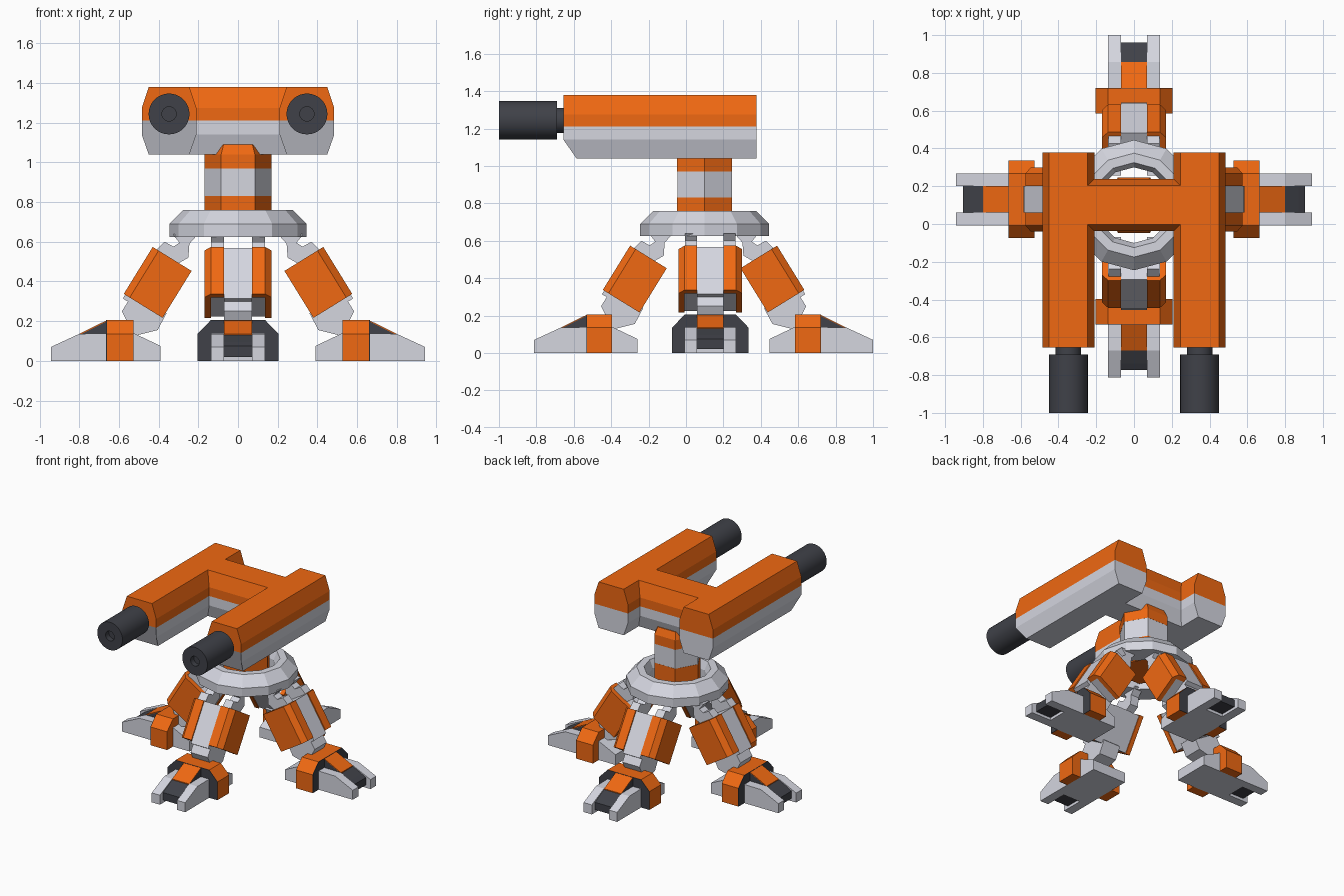
import bpy, bmesh
from math import pi, sin, cos
from mathutils import Matrix, Vector

if "Cube" in bpy.data.objects:
    bpy.data.objects.remove(bpy.data.objects["Cube"])


def material(name, rgb):
    m = bpy.data.materials.new(name)
    m.diffuse_color = (*rgb, 1)
    m.use_nodes = True
    m.node_tree.nodes["Principled BSDF"].inputs["Base Color"].default_value = m.diffuse_color
    return m


ORANGE = material("orange_paint", (0.87, 0.14, 0.006))
WHITE = material("light_panel", (0.66, 0.67, 0.74))
DARK = material("dark_metal", (0.05, 0.053, 0.065))


def finish(name, bm, mat):
    bmesh.ops.recalc_face_normals(bm, faces=bm.faces)
    me = bpy.data.meshes.new(name)
    bm.to_mesh(me)
    bm.free()
    me.materials.append(mat)
    ob = bpy.data.objects.new(name, me)
    bpy.context.collection.objects.link(ob)
    return ob


def prism(name, pts, a, b, place, mat, M=Matrix(), slant=None):
    """Extrude a 2D outline from a to b; place maps (u, v, depth) to xyz."""
    bm = bmesh.new()
    rows = []
    for d in (a, b):
        row = []
        for u, v in pts:
            p = Vector(place(u, v, d))
            if slant:
                p = slant(p)
            row.append(bm.verts.new(M @ p))
        rows.append(row)
    n = len(pts)
    bm.faces.new(rows[0])
    bm.faces.new(rows[1])
    for i in range(n):
        j = (i + 1) % n
        bm.faces.new((rows[0][i], rows[0][j], rows[1][j], rows[1][i]))
    return finish(name, bm, mat)


def lathe(name, profile, sides, mat, M, closed=False):
    """Revolve (radius, height) points about local z."""
    bm = bmesh.new()
    rings = [[bm.verts.new(M @ Vector((r * cos(2 * pi * i / sides), r * sin(2 * pi * i / sides), z)))
              for i in range(sides)] for r, z in profile]
    pairs = list(zip(rings, rings[1:])) + ([(rings[-1], rings[0])] if closed else [])
    for p, q in pairs:
        for i in range(sides):
            j = (i + 1) % sides
            bm.faces.new((p[i], p[j], q[j], q[i]))
    if not closed:
        bm.faces.new(rings[0])
        bm.faces.new(rings[-1])
    return finish(name, bm, mat)


side = lambda u, v, d: (u, d, v)      # outline in radial/z, depth across the leg
cross = lambda u, v, d: (d, u, v)     # outline across/z, depth along x
gunway = lambda u, v, d: (u, d, v)    # outline in x/z, depth along y

# Base ring and hexagonal column
CENTRE = Matrix.Translation((0, 0.1, 0))
lathe("base_ring", [(0.2, 0.625), (0.345, 0.625), (0.345, 0.69), (0.275, 0.76), (0.225, 0.76), (0.2, 0.7)],
      12, WHITE, CENTRE, closed=True)
lathe("column_foot", [(0.17, 0.65), (0.17, 0.83)], 6, ORANGE, CENTRE)
lathe("column_middle", [(0.169, 0.83), (0.169, 0.97)], 6, WHITE, CENTRE)
lathe("column_cap", [(0.17, 0.97), (0.17, 1.04), (0.145, 1.09)], 6, ORANGE, CENTRE)

# Shared cross-section of gun housings and bridge: orange above, light below
W, C = 0.1375, 0.1025
upper = [(-W, 1.21), (-W, 1.275), (-C, 1.38), (C, 1.38), (W, 1.275), (W, 1.21)]
lower = [(-C, 1.04), (-W, 1.14), (-W, 1.21), (W, 1.21), (W, 1.14), (C, 1.04)]
prism("bridge_top", upper, -0.25, 0.25, cross, ORANGE, CENTRE)
prism("bridge_bottom", lower, -0.25, 0.25, cross, WHITE, CENTRE)


def cut_nose(p):
    return Vector((p.x, -0.585, p.z)) if p.y < 0 and p.z < 1.1 else p


for s, tag in ((-1, "left"), (1, "right")):
    M = Matrix.Translation((s * 0.3475, 0, 0))
    prism("gun_housing_top_" + tag, upper, -0.655, 0.378, gunway, ORANGE, M)
    prism("gun_housing_bottom_" + tag, lower, -0.655, 0.378, gunway, WHITE, M, cut_nose)
    # Barrel with neck and bore, pointing to -y
    B = Matrix.Translation((s * 0.3475, 0, 1.244)) @ Matrix.Rotation(pi / 2, 4, 'X')
    ob = lathe("barrel_" + tag, [(0.067, 0.64), (0.067, 0.69), (0.103, 0.69), (0.103, 1.0),
                                 (0.036, 1.0), (0.036, 0.96)], 32, DARK, B)
    bpy.context.view_layer.objects.active = ob
    ob.select_set(True)
    bpy.ops.object.shade_smooth_by_angle()
    ob.select_set(False)

# Thigh frame: n runs across the thigh (inner to outer), d runs down it
O, N, D = Vector((0.234, 0.453)), Vector((0.851, 0.525)), Vector((0.525, -0.851))


def thigh(u, v, d):
    p = O + N * v + D * d
    return (p.x, u, p.y)


def leg(tag, M):
    hip = [(0.2, 0.64), (0.33, 0.64), (0.295, 0.595), (0.325, 0.575), (0.37, 0.6), (0.41, 0.56),
           (0.32, 0.48), (0.25, 0.52), (0.245, 0.59)]
    toe = [(0.39, 0), (0.39, 0.075), (0.527, 0.14), (0.8, 0.136), (0.943, 0.07), (0.943, 0)]
    shell = [(0.07, 0.23), (0.137, 0.23), (0.17, 0.195), (0.17, 0), (0.137, 0), (0.137, 0.195), (0.07, 0.195)]
    for s, lr in ((-1, "a"), (1, "b")):
        prism(f"{tag}_hip_plate_{lr}", hip, s * 0.07, s * 0.135, side, WHITE, M)
        prism(f"{tag}_thigh_shell_{lr}", [(s * u, v) for u, v in shell], 0, 0.278, thigh, ORANGE, M)
        prism(f"{tag}_toe_{lr}", toe, s * 0.07, s * 0.137, side, WHITE, M)
    # Thigh core, light centre strip and shin
    prism(tag + "_thigh_core", [(-0.137, 0.006), (0.137, 0.006), (0.137, 0.195), (-0.137, 0.195)],
          0.005, 0.273, thigh, WHITE, M)
    prism(tag + "_thigh_strip", [(-0.07, 0.01), (0.07, 0.01), (0.07, 0.222), (-0.07, 0.222)],
          0.002, 0.3, thigh, WHITE, M)
    prism(tag + "_shin", [(0.5, 0.38), (0.56, 0.29), (0.585, 0.25), (0.55, 0.18), (0.57, 0.17), (0.525, 0.125),
                          (0.405, 0.155), (0.36, 0.24)], -0.07, 0.07, side, WHITE, M)
    # Foot body, ankle hoop and dark hoop face
    prism(tag + "_foot_base", [(0.39, 0), (0.39, 0.075), (0.527, 0.14), (0.66, 0.14), (0.78, 0.03), (0.78, 0)],
          -0.07, 0.07, side, WHITE, M)
    hoop = [(-0.205, 0), (-0.205, 0.135), (-0.137, 0.205), (0.137, 0.205), (0.205, 0.135), (0.205, 0),
            (0.136, 0), (0.136, 0.13), (-0.136, 0.13), (-0.136, 0)]
    prism(tag + "_ankle_hoop", hoop, 0.527, 0.661, cross, ORANGE, M)
    prism(tag + "_hoop_face", hoop, 0.661, 0.664, cross, DARK, M)
    # Dark middle toe with orange cover
    prism(tag + "_middle_toe", [(0.66, 0.2), (0.8, 0.13), (0.87, 0.095), (0.905, 0.075), (0.905, 0.02), (0.66, 0.02)],
          -0.07, 0.07, side, DARK, M)
    prism(tag + "_toe_cover", [(0.66, 0.205), (0.8, 0.136), (0.8, 0.13), (0.66, 0.199)],
          -0.07, 0.07, side, ORANGE, M)


for tag, angle, y, shift in (("right_leg", 0, 0.13, 0), ("left_leg", pi, 0.13, 0),
                             ("front_leg", -pi / 2, 0.094, -0.037), ("back_leg", pi / 2, 0.094, -0.037)):
    leg(tag, Matrix.Translation((0, y, 0)) @ Matrix.Rotation(angle, 4, 'Z') @ Matrix.Translation((shift, 0, 0)))
